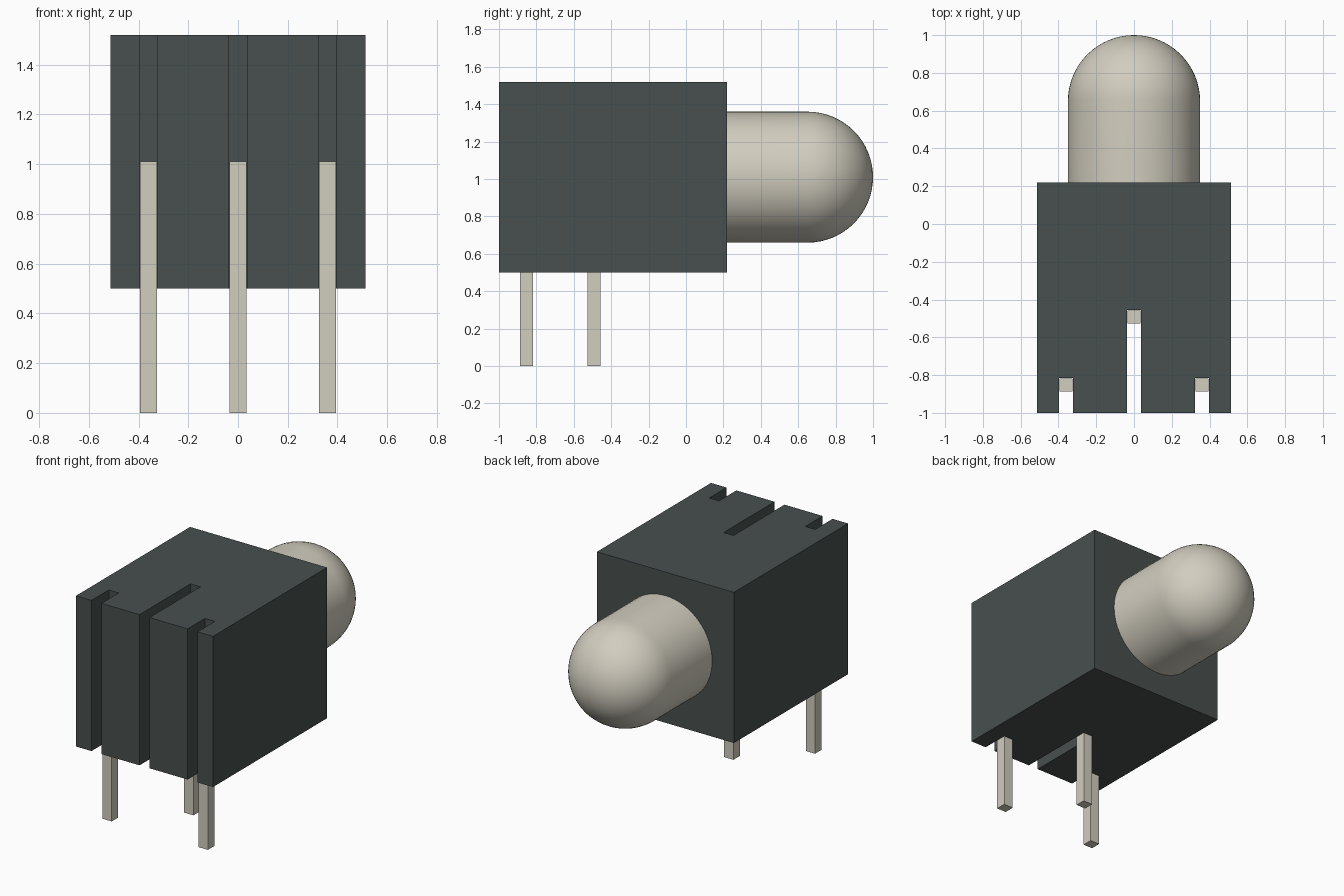
import bpy
import bmesh
import math
from mathutils import Matrix

cube = bpy.data.objects.get("Cube")
if cube:
    bpy.data.objects.remove(cube, do_unlink=True)


def material(name, rgb):
    m = bpy.data.materials.new(name)
    m.use_nodes = True
    m.diffuse_color = (*rgb, 1)
    m.node_tree.nodes["Principled BSDF"].inputs["Base Color"].default_value = (*rgb, 1)
    return m


DARK = material("dark grey plastic", (0.065, 0.079, 0.077))
PALE = material("pale beige", (0.64, 0.61, 0.52))


def add_object(name, bm, mat):
    bmesh.ops.recalc_face_normals(bm, faces=bm.faces)
    mesh = bpy.data.meshes.new(name)
    bm.to_mesh(mesh)
    bm.free()
    mesh.materials.append(mat)
    obj = bpy.data.objects.new(name, mesh)
    bpy.context.collection.objects.link(obj)
    return obj


BOTTOM, TOP, AXIS_Z = 0.50, 1.52, 1.01
FRONT, BACK, HALF = -1.0, 0.22, 0.513
PIN = 0.07
# Name, x centre and closed end of each slot with its pin
SLOTS = [("right_pin", -0.36, -0.815), ("middle_pin", 0.0, -0.455), ("left_pin", 0.36, -0.815)]

# Housing: notched plan outline, extruded upward
outline = [(-HALF, BACK), (-HALF, FRONT)]
for _, x, end in SLOTS:
    w = PIN / 2 + 0.002
    outline += [(x - w, FRONT), (x - w, end), (x + w, end), (x + w, FRONT)]
outline += [(HALF, FRONT), (HALF, BACK)]
bm = bmesh.new()
base = bm.faces.new([bm.verts.new((x, y, BOTTOM)) for x, y in outline])
raised = bmesh.ops.extrude_face_region(bm, geom=[base], use_keep_orig=True)
bmesh.ops.translate(bm, vec=(0, 0, TOP - BOTTOM),
                    verts=[g for g in raised["geom"] if isinstance(g, bmesh.types.BMVert)])
add_object("housing", bm, DARK)

# Square pins standing at the closed end of each slot
for name, x, end in SLOTS:
    bm = bmesh.new()
    bmesh.ops.create_cube(bm, size=1, matrix=Matrix.Translation((x, end - PIN / 2 - 0.002, AXIS_Z / 2))
                          @ Matrix.Diagonal((PIN, PIN, AXIS_Z, 1)))
    add_object(name, bm, PALE)

# Lamp: straight barrel and round dome, spun about the y axis
R, DOME_Y, STEPS = 0.35, 0.65, 16
profile = [(0, BACK - 0.1), (R, BACK - 0.1)]
profile += [(R * math.cos(a), DOME_Y + R * math.sin(a))
            for a in (i * math.pi / 2 / STEPS for i in range(STEPS + 1))]
bm = bmesh.new()
verts = [bm.verts.new((r, y, AXIS_Z)) for r, y in profile]
edges = [bm.edges.new(pair) for pair in zip(verts, verts[1:])]
bmesh.ops.spin(bm, geom=verts + edges, cent=(0, 0, AXIS_Z), axis=(0, 1, 0),
               angle=2 * math.pi, steps=64)
bmesh.ops.remove_doubles(bm, verts=bm.verts, dist=0.0005)
lamp = add_object("lamp", bm, PALE)
bpy.ops.object.select_all(action='DESELECT')
lamp.select_set(True)
bpy.context.view_layer.objects.active = lamp
bpy.ops.object.shade_smooth_by_angle(angle=math.radians(30))
